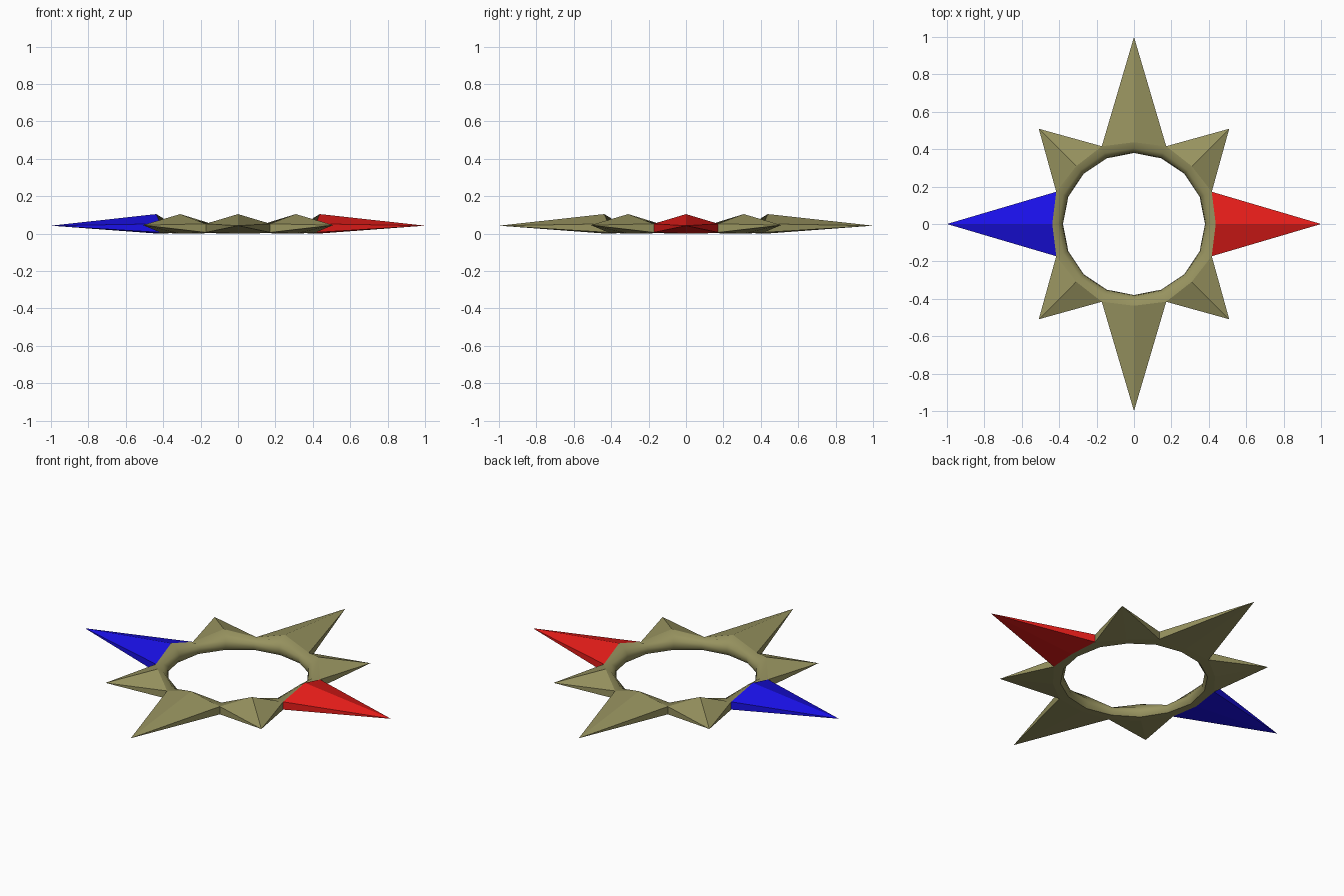
import bpy, bmesh, math
from mathutils import Vector

if "Cube" in bpy.data.objects:
    bpy.data.objects.remove(bpy.data.objects["Cube"])

STEPS = 16  # even steps: spike ridges, odd steps: valleys between spikes


def material(name, rgb):
    m = bpy.data.materials.new(name)
    m.diffuse_color = (*rgb, 1)
    m.use_nodes = True
    m.node_tree.nodes["Principled BSDF"].inputs["Base Color"].default_value = m.diffuse_color
    return m


def polar(r, z, step):
    a = math.tau * step / STEPS
    return Vector((r * math.cos(a), r * math.sin(a), z))


def profile(step):
    """Ring cross-section from outer bottom, round the inside, to the top edge."""
    if step % 2:
        return [(0.45, 0.006), (0.395, 0.002), (0.38, 0.02), (0.385, 0.045),
                (0.41, 0.057), (0.45, 0.052)]
    return [(0.435, 0.0), (0.395, 0.0), (0.38, 0.022), (0.385, 0.055),
            (0.405, 0.085), (0.437, 0.104)]


def make(name, faces, mat):
    bm = bmesh.new()
    for f in faces:
        bm.faces.new([bm.verts.new(p) for p in f])
    bmesh.ops.remove_doubles(bm, verts=bm.verts, dist=1e-5)
    me = bpy.data.meshes.new(name)
    bm.to_mesh(me)
    bm.free()
    me.materials.append(mat)
    ob = bpy.data.objects.new(name, me)
    bpy.context.collection.objects.link(ob)
    return ob


def smooth(ob, degrees):
    bpy.ops.object.select_all(action='DESELECT')
    ob.select_set(True)
    bpy.context.view_layer.objects.active = ob
    bpy.ops.object.shade_smooth_by_angle(angle=math.radians(degrees))


olive = material("olive", (0.31, 0.29, 0.115))
red = material("red", (0.8, 0.012, 0.01))
blue = material("blue", (0.01, 0.005, 0.8))

# Inner ring shell
faces = []
for i in range(STEPS):
    a = [polar(r, z, i) for r, z in profile(i)]
    b = [polar(r, z, i + 1) for r, z in profile(i + 1)]
    for j in range(len(a) - 1):
        faces.append((a[j], a[j + 1], b[j + 1], b[j]))
smooth(make("ring", faces, olive), 50)

# Spikes: long ones on the axes, short ones on the diagonals
for i in range(0, STEPS, 2):
    long = i % 4 == 0
    tip = polar(1.0, 0.042, i) if long else polar(0.72, 0.045, i)
    low = [polar(*profile(k)[0], k) for k in (i - 1, i, i + 1)]
    top = [polar(*profile(k)[-1], k) for k in (i - 1, i, i + 1)]
    loop = low + top[::-1]
    faces = [(loop[k], tip, loop[(k + 1) % 6]) for k in range(6)]
    # wind the faces outward
    mid = sum(loop, tip.copy()) / 7
    faces = [f if (f[1] - f[0]).cross(f[2] - f[0]).dot(f[0] - mid) > 0 else f[::-1]
             for f in faces]
    mat = {0: red, STEPS // 2: blue}.get(i, olive)
    make(("long" if long else "short") + f"_spike_{i // 2 + 1}", faces, mat)
